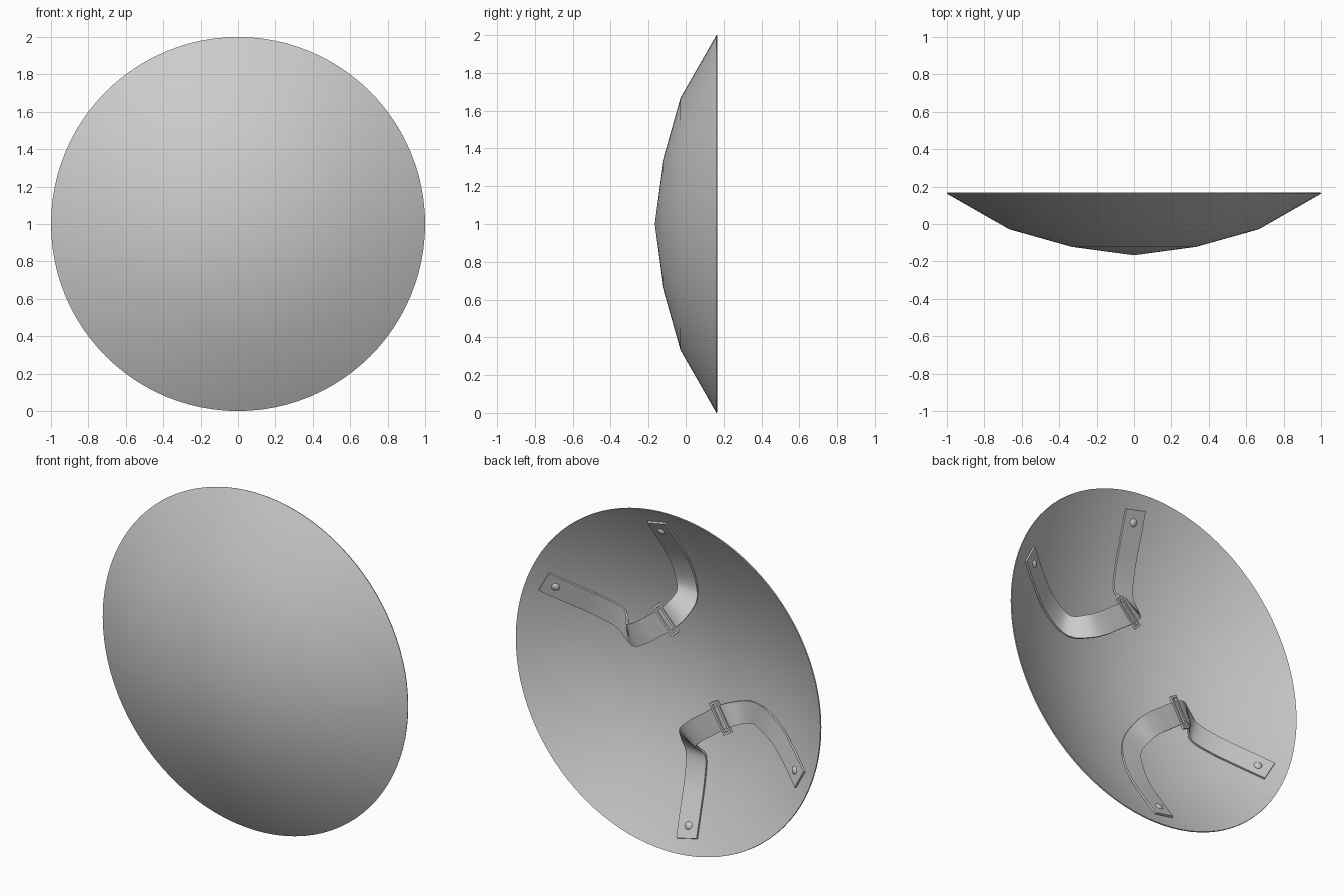
import bpy, bmesh, math
from mathutils import Vector

if "Cube" in bpy.data.objects:
    bpy.data.objects.remove(bpy.data.objects["Cube"])

PHI = math.radians(53.5)          # straps lie on a diagonal of the dish
E1 = Vector((-math.sin(PHI), 0, math.cos(PHI)))
E2 = Vector((math.cos(PHI), 0, math.sin(PHI)))
Y = Vector((0, 1, 0))
PROFILE = [(0, -0.167), (0.333, -0.122), (0.667, -0.028), (1.0, 0.162)]
WALL = 0.006


def finish(name, bm, angle=35):
    bmesh.ops.recalc_face_normals(bm, faces=bm.faces)
    me = bpy.data.meshes.new(name)
    bm.to_mesh(me)
    bm.free()
    ob = bpy.data.objects.new(name, me)
    bpy.context.collection.objects.link(ob)
    bpy.ops.object.select_all(action='DESELECT')
    ob.select_set(True)
    bpy.context.view_layer.objects.active = ob
    bpy.ops.object.shade_smooth_by_angle(angle=math.radians(angle))
    return ob


def inside(r):
    """Height of the inner dish surface at radius r."""
    for (r0, y0), (r1, y1) in zip(PROFILE, PROFILE[1:]):
        if r <= r1:
            return y0 + (y1 - y0) * (r - r0) / (r1 - r0) + WALL
    return PROFILE[-1][1]


def catmull(p0, p1, p2, p3, t):
    return 0.5 * (2 * p1 + (p2 - p0) * t + (2 * p0 - 5 * p1 + 4 * p2 - p3) * t * t
                  + (3 * p1 - p0 - 3 * p2 + p3) * t ** 3)


# Shield dish: spun closed thin profile
def dish():
    bm = bmesh.new()
    n = 96
    loop = PROFILE + [(r * 0.998, y + WALL) for r, y in reversed(PROFILE)]
    rings = []
    for r, y in loop:
        if r == 0:
            rings.append([bm.verts.new((0, y, 1))])
        else:
            rings.append([bm.verts.new((r * math.cos(2 * math.pi * i / n), y,
                                        1 + r * math.sin(2 * math.pi * i / n))) for i in range(n)])
    for A, B in zip(rings, rings[1:]):
        for i in range(n):
            j = (i + 1) % n
            if len(A) == 1:
                bm.faces.new((A[0], B[i], B[j]))
            elif len(B) == 1:
                bm.faces.new((A[i], B[0], A[j]))
            else:
                bm.faces.new((A[i], B[i], B[j], A[j]))
    finish("shield_dish", bm)


# Strap half path: along, outward, height (None = rests on dish), width direction
HALF = [((0.46, 0.79), None, (0.91, -0.41)),
        ((0.405, 0.67), None, (0.90, -0.44)),
        ((0.34, 0.54), None, (0.88, -0.47)),
        ((0.275, 0.425), None, (0.82, -0.57)),
        ((0.245, 0.355), -0.03, (0.60, -0.80)),
        ((0.185, 0.315), 0.035, (0.25, -0.97)),
        ((0.10, 0.302), 0.053, (0.05, -1.0))]
HW = 0.065
THICK = 0.012


def strap(tag, side):
    def place(a, b, y):
        return Vector((0, 0, 1)) + E1 * a + E2 * (b * side) + Y * y

    edges = []
    for (a, b), y, (wa, wb) in HALF:
        pair = []
        for s in (-1, 1):
            pa, pb = a + s * HW * wa, b + s * HW * wb
            h = inside(math.hypot(pa, pb)) + 0.012 if y is None else y
            pair.append(Vector((pa, pb, h)))
        edges.append(pair)
    flip = [[Vector((-p.x, p.y, p.z)) for p in pair] for pair in reversed(edges)]
    path = edges + [[Vector((0, 0.302 - s * HW, 0.055)) for s in (-1, 1)]] + flip
    path = [path[0]] + path + [path[-1]]

    # Leather ribbon
    bm = bmesh.new()
    rows = []
    steps = 5
    for i in range(1, len(path) - 2):
        for k in range(steps + (i == len(path) - 3)):
            rows.append([bm.verts.new(place(*catmull(*[path[i + d][e] for d in (-1, 0, 1, 2)], k / steps)))
                         for e in (0, 1)])
    for p, q in zip(rows, rows[1:]):
        bm.faces.new((p[0], p[1], q[1], q[0]))
    ob = finish("strap_" + tag, bm, 40)
    m = ob.modifiers.new("thickness", 'SOLIDIFY')
    m.thickness = THICK
    m.offset = 0
    bpy.ops.object.modifier_apply(modifier=m.name)
    bpy.ops.object.shade_smooth_by_angle(angle=math.radians(40))

    # Rivets: low domes near both strap ends
    for s, end in ((1, "a"), (-1, "b")):
        bm = bmesh.new()
        bmesh.ops.create_uvsphere(bm, u_segments=16, v_segments=8, radius=0.024)
        a, b = 0.432, 0.735
        r = math.hypot(a, b)
        c = place(s * a, b, inside(r) + 0.016)
        radial = Vector((c.x, 0, c.z - 1)).normalized()
        nrm = (Y - radial * 0.57).normalized()
        rot = nrm.to_track_quat('Z', 'Y')
        for v in bm.verts:
            v.co = c + rot @ Vector((v.co.x, v.co.y, v.co.z * 0.6))
        finish("rivet_%s_%s" % (tag, end), bm)

    # Buckle: rectangular frame of four bars around the grip
    bm = bmesh.new()
    tilt = Vector((0.12, -0.99))
    for da, db, la, lb in ((0.02, 0, 0.012, 0.19), (-0.02, 0, 0.012, 0.19),
                           (0, 0.089, 0.052, 0.014), (0, -0.089, 0.052, 0.014)):
        for v in bmesh.ops.create_cube(bm, size=1)['verts']:
            u, w, h = da + v.co.x * la, db + v.co.y * lb, v.co.z * 0.018
            v.co = place(0.112 - u * tilt.y + w * tilt.x, 0.302 + u * tilt.x + w * tilt.y,
                         0.058 + h - 0.15 * u)
    finish("buckle_" + tag, bm)


dish()
strap("upper", 1)
strap("lower", -1)
